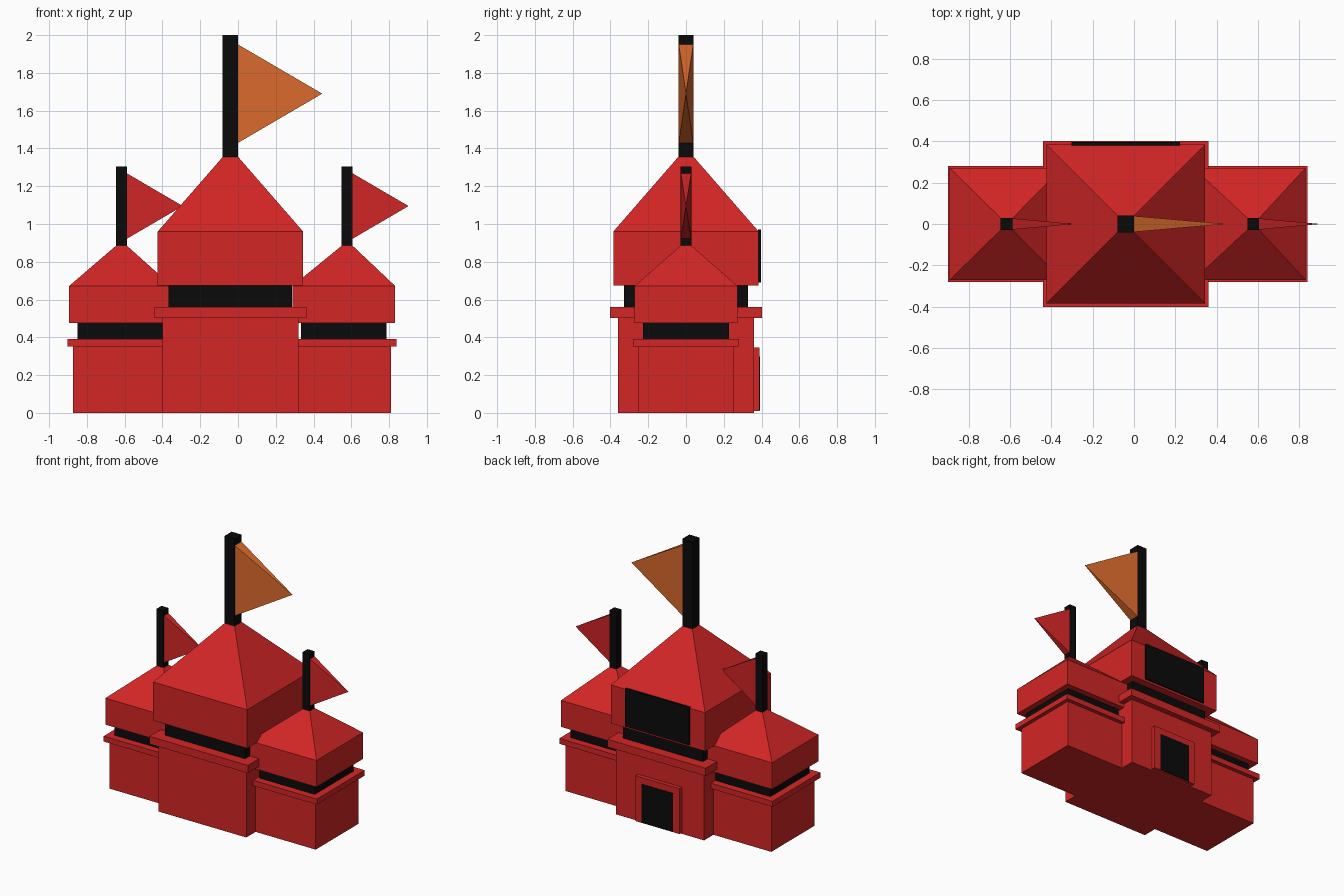
import bpy

if "Cube" in bpy.data.objects:
    bpy.data.objects.remove(bpy.data.objects["Cube"])


def colour(name, rgb):
    m = bpy.data.materials.new(name)
    m.diffuse_color = (*rgb, 1)
    m.use_nodes = True
    m.node_tree.nodes["Principled BSDF"].inputs["Base Color"].default_value = m.diffuse_color
    return m


RED = colour("red", (0.65, 0.019, 0.019))
BLACK = colour("black", (0.003, 0.003, 0.003))
ORANGE = colour("orange", (0.72, 0.148, 0.026))


def make(name, verts, faces, mat):
    me = bpy.data.meshes.new(name)
    me.from_pydata(verts, [], faces)
    me.materials.append(mat)
    bpy.context.collection.objects.link(bpy.data.objects.new(name, me))


def rect(x, y, hx, hy, z):
    return [(x - hx, y - hy, z), (x + hx, y - hy, z), (x + hx, y + hy, z), (x - hx, y + hy, z)]


def loft(name, bottom, top, mat):
    """Solid between two rectangles."""
    sides = [(i, (i + 1) % 4, (i + 1) % 4 + 4, i + 4) for i in range(4)]
    make(name, bottom + top, [(3, 2, 1, 0), (4, 5, 6, 7)] + sides, mat)


def box(name, x, y, hx, hy, z0, z1, mat):
    loft(name, rect(x, y, hx, hy, z0), rect(x, y, hx, hy, z1), mat)


def pennant(name, x0, x1, hy, z0, z1, mat):
    """Flag tapering from a thin rectangle at the pole to a point."""
    verts = [(x0, -hy, z0), (x0, hy, z0), (x0, hy, z1), (x0, -hy, z1), (x1, 0, (z0 + z1) / 2)]
    make(name, verts, [(0, 3, 2, 1), (0, 1, 4), (1, 2, 4), (2, 3, 4), (3, 0, 4)], mat)


def tower(name, x, halves, heights, pole_x, pole_h, flag, flag_mat):
    """Body, ledge, dark gallery, upper block, sloped roof, pole and flag."""
    body, ledge, band, upper = halves
    z = heights
    box(name + "_body", x, 0, body, body, 0, z[0], RED)
    box(name + "_ledge", x, 0, ledge, ledge, z[0], z[1], RED)
    box(name + "_gallery", x, 0, band, band, z[1], z[2], BLACK)
    box(name + "_upper_block", x, 0, upper, upper, z[2], z[3], RED)
    loft(name + "_roof", rect(x, 0, upper, upper, z[3]),
         rect(pole_x, 0, pole_h, pole_h, z[4]), RED)
    box(name + "_pole", pole_x, 0, pole_h, pole_h, z[4], z[5], BLACK)
    length, z0, z1 = flag
    pennant(name + "_flag", pole_x + pole_h, pole_x + pole_h + length,
            pole_h * 0.94, z0, z1, flag_mat)


# Central tower
CX = -0.04
tower("main_tower", CX, (0.36, 0.402, 0.327, 0.385), (0.503, 0.56, 0.675, 0.96, 1.355, 2.0),
      CX, 0.041, (0.445, 1.43, 1.95), ORANGE)

# Side towers
for side, x, pole_x in (("left", -0.622, -0.617), ("right", 0.56, 0.578)):
    tower(side + "_tower", x, (0.251, 0.28, 0.227, 0.272),
          (0.352, 0.392, 0.476, 0.672, 0.885, 1.305),
          pole_x, 0.029, (0.296, 0.922, 1.268), RED)

# Back door and upper window
box("door_frame", CX, 0.37, 0.18, 0.02, 0.01, 0.345, RED)
box("door", CX, 0.39, 0.128, 0.003, 0.012, 0.298, BLACK)
box("back_window", CX, 0.389, 0.262, 0.0075, 0.69, 0.97, BLACK)
